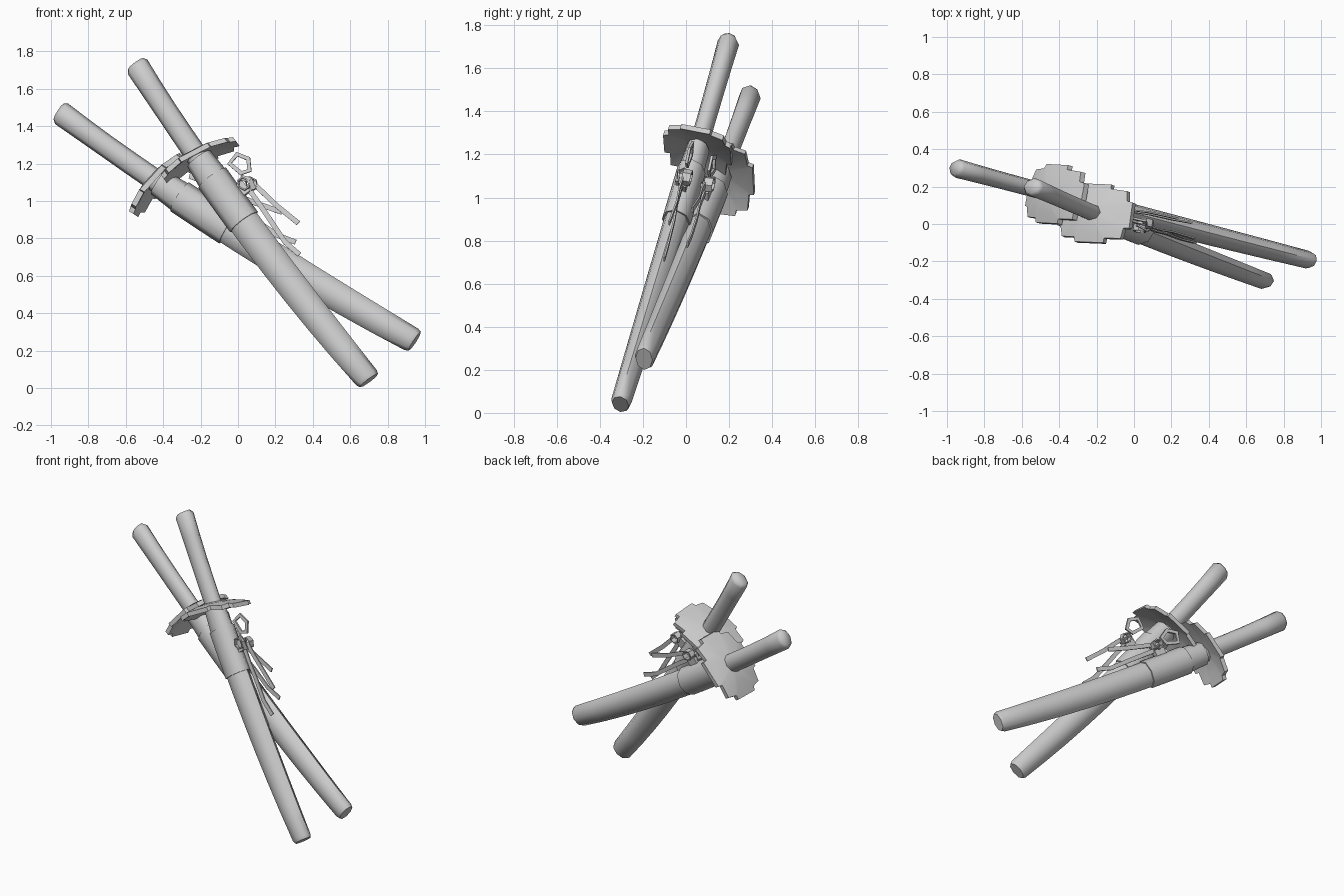
import bpy, bmesh, math
from mathutils import Vector, Matrix

cube = bpy.data.objects.get("Cube")
if cube:
    bpy.data.objects.remove(cube)

grey = bpy.data.materials.new("light_grey")
grey.use_nodes = True
grey.diffuse_color = (0.6, 0.6, 0.6, 1)
grey.node_tree.nodes["Principled BSDF"].inputs["Base Color"].default_value = (0.6, 0.6, 0.6, 1)

HANDLE, SHEATH, SAG = 0.60, 1.56, 0.035
LENGTH = HANDLE + SHEATH


def bend(z):
    """Sideways offset of the gently curved sword at height z."""
    t = (z - (HANDLE - SHEATH) / 2) / (LENGTH / 2)
    return -SAG * (1 - t * t)


def finish(bm, name, frame, angle=60):
    bmesh.ops.recalc_face_normals(bm, faces=bm.faces)
    bm.transform(frame)
    mesh = bpy.data.meshes.new(name)
    bm.to_mesh(mesh)
    bm.free()
    mesh.materials.append(grey)
    obj = bpy.data.objects.new(name, mesh)
    bpy.context.collection.objects.link(obj)
    bpy.ops.object.select_all(action="DESELECT")
    obj.select_set(True)
    bpy.context.view_layer.objects.active = obj
    bpy.ops.object.shade_smooth_by_angle(angle=math.radians(angle))
    return obj


def skin(bm, rings, closed=False):
    """Join rings of points with quads, capping the ends if open."""
    rows = [[bm.verts.new(p) for p in ring] for ring in rings]
    pairs = list(zip(rows, rows[1:]))
    if closed:
        pairs.append((rows[-1], rows[0]))
    for a, b in pairs:
        n = len(a)
        for i in range(n):
            j = (i + 1) % n
            bm.faces.new((a[i], a[j], b[j], b[i]))
    if not closed:
        bm.faces.new(rows[0])
        bm.faces.new(rows[-1])


def loft(name, frame, stations, sides=8):
    """Oval tube following the curve, from (z, half width, half depth)."""
    bm = bmesh.new()
    rings = []
    for z, rx, ry in stations:
        ring = []
        for k in range(sides):
            a = math.tau * k / sides
            ring.append((bend(z) + rx * math.cos(a), ry * math.sin(a), z))
        rings.append(ring)
    skin(bm, rings)
    finish(bm, name, frame)


def guard(name, frame):
    """Domed, slightly tilted plate with four lobes."""
    quarter = [(0.215, 0.07), (0.187, 0.075), (0.175, 0.13), (0.09, 0.135), (0.085, 0.16)]
    half = quarter + [(-x, y) for x, y in reversed(quarter)]
    outline = half + [(-x, -y) for x, y in half]

    def layer(scale, drop):
        ring = []
        for x, y in outline:
            x, y = x * scale, y * scale
            z = 0.025 - 0.9 * (x * x + y * y) - 0.158 * x - drop
            ring.append((x + bend(0), y, z))
        return ring

    bm = bmesh.new()
    skin(bm, [layer(s, 0) for s in (0.2, 0.6, 1)] + [layer(s, 0.028) for s in (1, 0.6, 0.2)])
    finish(bm, name, frame, 35)


def ribbon(name, frame, path, width, closed=False, thick=0.008, flat=True):
    """Strip along a path; flat strips lie in the blade plane."""
    pts = [Vector(p) for p in path]
    n = len(pts)
    bm = bmesh.new()
    rings = []
    for i, p in enumerate(pts):
        before = pts[i - 1] if closed or i else p
        after = pts[(i + 1) % n] if closed or i < n - 1 else p
        along = (after - before).normalized()
        depth = Vector((0, 1, 0))
        side = along.cross(depth).normalized()
        a, b = (width, thick) if flat else (thick, width)
        side, depth = side * a / 2, depth * b / 2
        rings.append([p + side + depth, p - side + depth, p - side - depth, p + side - depth])
    skin(bm, rings, closed)
    finish(bm, name, frame, 30)


def sword(prefix, pommel, tip):
    pommel, tip = Vector(pommel), Vector(tip)
    up = (pommel - tip).normalized()
    side = Vector((up.z, 0, -up.x)).normalized()
    back = up.cross(side)
    origin = pommel.lerp(tip, HANDLE / LENGTH)
    frame = Matrix((side, back, up)).transposed().to_4x4()
    frame.translation = origin
    frame = frame @ Matrix.Diagonal((1, 1, (pommel - tip).length / LENGTH, 1))

    # Grip, guard and sheath
    loft(prefix + "_handle", frame, [
        (-0.02, 0.06, 0.045), (0.15, 0.06, 0.045), (0.3, 0.06, 0.046),
        (0.45, 0.062, 0.048), (0.585, 0.065, 0.051), (0.605, 0.05, 0.036)])
    guard(prefix + "_guard", frame)
    body = [(-0.02, 0.075, 0.055)]
    for k in range(8):
        t = k / 7
        body.append((-0.14 - t * (SHEATH - 0.16), 0.084 - 0.016 * t ** 3, 0.06 - 0.012 * t ** 2))
    loft(prefix + "_sheath", frame, body + [(-SHEATH, 0.06, 0.04)])
    loft(prefix + "_sheath_sleeve", frame, [
        (z, 0.092, 0.068) for z in (-0.15, -0.25, -0.35, -0.45)])

    # Cord mount, loop, knot and two loose tails on the sheath's side
    bm = bmesh.new()
    bmesh.ops.create_cube(bm, size=1, matrix=Matrix.Translation((0.07, 0, -0.3))
                          @ Matrix.Diagonal((0.04, 0.035, 0.07, 1)))
    finish(bm, prefix + "_cord_mount", frame, 30)
    ribbon(prefix + "_cord_loop", frame, [
        (0.088, 0, -0.144), (0.15, 0, -0.127), (0.184, 0, -0.184),
        (0.152, 0, -0.24), (0.108, 0, -0.225)], 0.024, closed=True, thick=0.012)
    for k, (x, z) in enumerate([(0.085, -0.285), (0.118, -0.30)]):
        ring = [(x + 0.03 * math.cos(math.tau * i / 6), (k - 0.5) * 0.03,
                 z + 0.036 * math.sin(math.tau * i / 6)) for i in range(6)]
        ribbon(prefix + "_knot_ring_" + "ab"[k], frame, ring, 0.04, closed=True, flat=False)
    ribbon(prefix + "_knot_band", frame, [
        (0.09, -0.01, -0.245), (0.125, -0.03, -0.29), (0.11, -0.01, -0.34)], 0.03)
    ribbon(prefix + "_short_tail", frame, [
        (0.125, 0, -0.30), (0.142, 0, -0.39), (0.157, 0.01, -0.48),
        (0.195, 0.01, -0.63)], 0.027)
    ribbon(prefix + "_long_tail", frame, [
        (0.09, 0, -0.32), (0.088, 0, -0.43), (0.084, 0.01, -0.53),
        (0.078, 0.015, -0.67), (0.1, 0.02, -0.77)], 0.027)


sword("front_sword", (-0.545, 0.20, 1.73), (0.70, -0.305, 0.04))
sword("rear_sword", (-0.955, 0.30, 1.475), (0.945, -0.195, 0.25))
